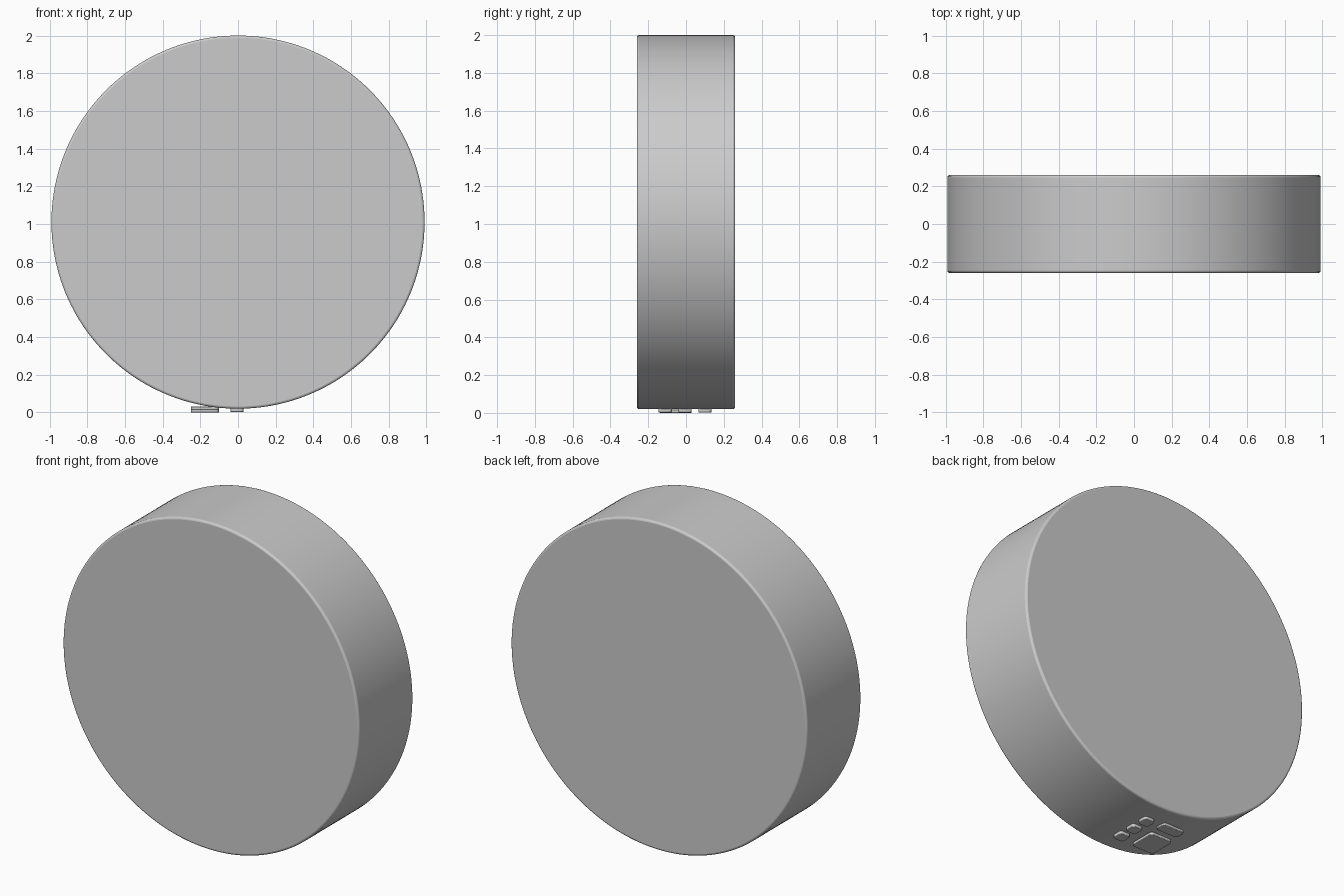
import bpy, bmesh, math
from mathutils import Matrix

if "Cube" in bpy.data.objects:
    bpy.data.objects.remove(bpy.data.objects["Cube"])


def finish(name, bm):
    bmesh.ops.recalc_face_normals(bm, faces=bm.faces)
    mesh = bpy.data.meshes.new(name)
    bm.to_mesh(mesh)
    bm.free()
    ob = bpy.data.objects.new(name, mesh)
    bpy.context.collection.objects.link(ob)
    bpy.ops.object.select_all(action='DESELECT')
    ob.select_set(True)
    bpy.context.view_layer.objects.active = ob
    bpy.ops.object.shade_smooth_by_angle(angle=math.radians(35))
    return ob


def add_bevel(ob, width, segments):
    mod = ob.modifiers.new("rounded_edges", 'BEVEL')
    mod.width = width
    mod.segments = segments
    mod.limit_method = 'ANGLE'
    mod.angle_limit = math.radians(40)


def pad(name, x, y, z, sx, sy, sz, r):
    """Flat plate with rounded corners, z is its underside."""
    bm = bmesh.new()
    loop = []
    for k, (cx, cy) in enumerate(((1, 1), (-1, 1), (-1, -1), (1, -1))):
        for i in range(7):
            a = math.radians(90 * k + 15 * i)
            loop.append(bm.verts.new((x + cx * (sx / 2 - r) + r * math.cos(a),
                                      y + cy * (sy / 2 - r) + r * math.sin(a), z)))
    face = bm.faces.new(loop)
    out = bmesh.ops.extrude_face_region(bm, geom=[face])
    top = [v for v in out['geom'] if isinstance(v, bmesh.types.BMVert)]
    bmesh.ops.translate(bm, verts=top, vec=(0, 0, sz))
    add_bevel(finish(name, bm), 0.003, 2)


# Round drum lying on its side, with a small rounded rim
bm = bmesh.new()
bmesh.ops.create_cone(bm, cap_ends=True, segments=192, radius1=0.99, radius2=0.99,
                      depth=0.52,
                      matrix=Matrix.Translation((0, 0, 1.01)) @ Matrix.Rotation(math.pi / 2, 4, 'X'))
add_bevel(finish("drum_body", bm), 0.012, 3)

# Row of three small pads under the drum
for i, y in enumerate((-0.11, -0.005, 0.10)):
    pad(f"small_pad_{i + 1}", -0.005, y, 0.002, 0.07, 0.07, 0.022, 0.018)

# Large square pad and the narrow pad beside it
pad("large_pad", -0.175, -0.055, 0.0, 0.15, 0.17, 0.018, 0.02)
pad("narrow_pad", -0.175, 0.10, 0.013, 0.15, 0.07, 0.018, 0.02)
